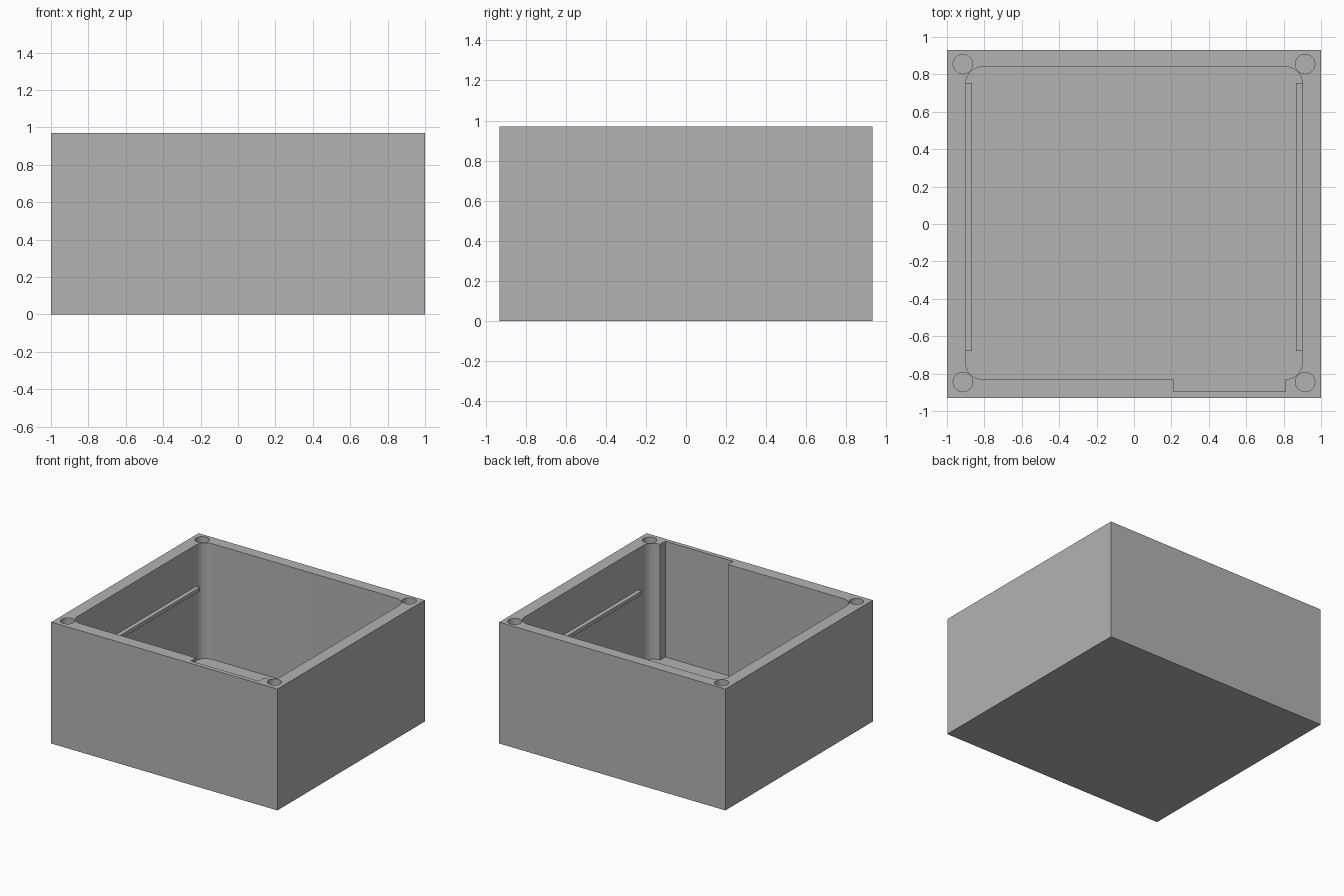
import bpy, bmesh, math
from mathutils import Vector

if "Cube" in bpy.data.objects:
    bpy.data.objects.remove(bpy.data.objects["Cube"], do_unlink=True)

HEIGHT, FLOOR = 0.97, 0.045
HALF_X, HALF_Y = 1.0, 0.93

grey = bpy.data.materials.new("plain grey")
grey.use_nodes = True
colour = (0.45, 0.45, 0.45, 1)
grey.diffuse_color = colour
grey.node_tree.nodes["Principled BSDF"].inputs["Base Color"].default_value = colour


def prism(name, outline, z0, z1):
    """Extrude a counter-clockwise outline from z0 up to z1."""
    bm = bmesh.new()
    face = bm.faces.new([bm.verts.new((x, y, z0)) for x, y in outline])
    top = bmesh.ops.extrude_face_region(bm, geom=[face])["geom"]
    verts = [v for v in top if isinstance(v, bmesh.types.BMVert)]
    bmesh.ops.translate(bm, verts=verts, vec=Vector((0, 0, z1 - z0)))
    bmesh.ops.recalc_face_normals(bm, faces=bm.faces)
    mesh = bpy.data.meshes.new(name)
    bm.to_mesh(mesh)
    bm.free()
    mesh.materials.append(grey)
    obj = bpy.data.objects.new(name, mesh)
    bpy.context.collection.objects.link(obj)
    return obj


def rectangle(x0, x1, y0, y1):
    return [(x0, y0), (x1, y0), (x1, y1), (x0, y1)]


def arc(cx, cy, radius, start, sweep, steps):
    angles = [math.radians(start + sweep * i / steps) for i in range(steps + 1)]
    return [(cx + radius * math.cos(a), cy + radius * math.sin(a)) for a in angles]


def cut(target, cutter):
    cutter.hide_render = True
    mod = target.modifiers.new("cut", 'BOOLEAN')
    mod.operation = 'DIFFERENCE'
    mod.solver = 'EXACT'
    mod.object = cutter
    bpy.context.view_layer.objects.active = target
    bpy.ops.object.modifier_apply(modifier=mod.name)
    bpy.data.objects.remove(cutter, do_unlink=True)


# Solid block that becomes the open box
box = prism("box_body", rectangle(-HALF_X, HALF_X, -HALF_Y, HALF_Y), 0, HEIGHT)

# Cavity with rounded corners and a recess in the front wall
R, IN_X, IN_FRONT, IN_BACK = 0.09, 0.90, -0.83, 0.84
cx = IN_X - R
outline = arc(-cx, IN_FRONT + R, R, 180, 90, 12)
outline += [(0.21, IN_FRONT), (0.21, -0.895), (cx, -0.895)]
outline += arc(cx, IN_FRONT + R, R, 270, 90, 12)
outline += arc(cx, IN_BACK - R, R, 0, 90, 12)
outline += arc(-cx, IN_BACK - R, R, 90, 90, 12)
cut(box, prism("cavity_cutter", outline, FLOOR, HEIGHT + 0.1))

# Screw holes in the four corners of the rim
for x in (-0.915, 0.915):
    for y in (-0.845, 0.855):
        circle = arc(x, y, 0.052, 0, 360, 32)[:-1]
        cut(box, prism("hole_cutter", circle, HEIGHT - 0.4, HEIGHT + 0.1))

bpy.ops.object.select_all(action='DESELECT')
box.select_set(True)
bpy.context.view_layer.objects.active = box
bpy.ops.object.shade_smooth_by_angle(angle=math.radians(30))

# Support rails along the two side walls
for name, side in (("left_rail", 1), ("right_rail", -1)):
    x0, x1 = sorted((side * 0.865, side * 0.91))
    prism(name, rectangle(x0, x1, -0.68, 0.755), 0.61, 0.64)
